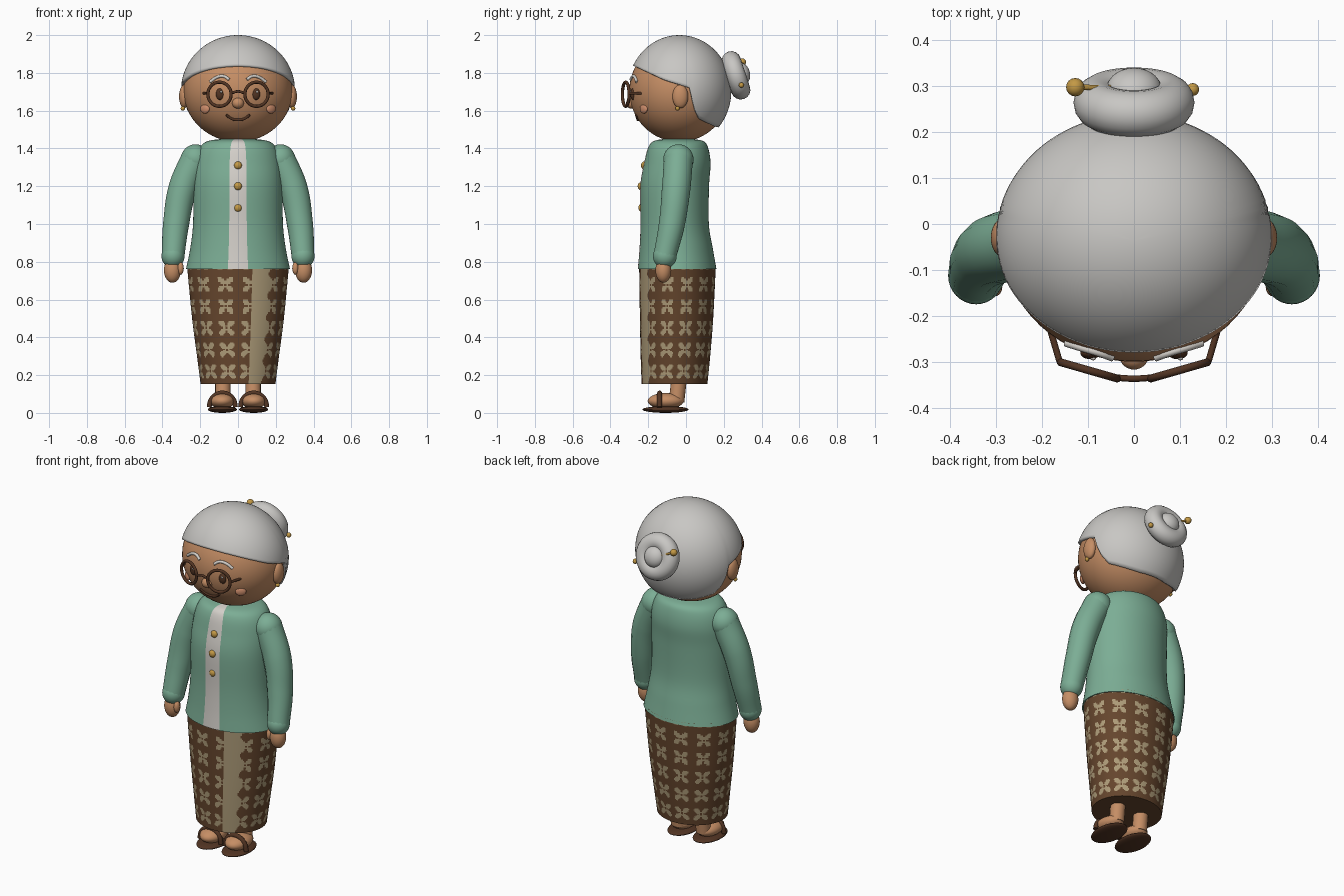
import bpy, bmesh, math
from mathutils import Vector, Matrix

if "Cube" in bpy.data.objects:
    bpy.data.objects.remove(bpy.data.objects["Cube"])

def mat(name, r, g, b):
    m = bpy.data.materials.new(name)
    m.diffuse_color = (r, g, b, 1)
    m.use_nodes = True
    m.node_tree.nodes["Principled BSDF"].inputs["Base Color"].default_value = m.diffuse_color
    return m

SKIN = mat("skin", .56, .27, .13)
CHEEK = mat("cheek", .62, .27, .15)
GREY = mat("grey_hair", .58, .57, .55)
GREEN = mat("jacket_green", .20, .42, .30)
CREAM = mat("off_white", .66, .63, .59)
BROWN = mat("skirt_brown", .13, .06, .026)
TAN = mat("pattern_tan", .42, .33, .19)
GOLD = mat("gold", .55, .32, .06)
DARK = mat("dark_brown", .085, .035, .017)

def finish(name, bm, *mats):
    me = bpy.data.meshes.new(name)
    bm.to_mesh(me)
    bm.free()
    ob = bpy.data.objects.new(name, me)
    bpy.context.collection.objects.link(ob)
    for m in mats:
        me.materials.append(m)
    bpy.context.view_layer.objects.active = ob
    bpy.ops.object.select_all(action='DESELECT')
    ob.select_set(True)
    bpy.ops.object.shade_smooth_by_angle(angle=math.radians(50))
    return ob

def ball(name, loc, rad, m, rot=None, seg=32):
    bm = bmesh.new()
    mx = Matrix.Translation(loc) @ (rot or Matrix()) @ Matrix.Diagonal((*rad, 1))
    bmesh.ops.create_uvsphere(bm, u_segments=seg, v_segments=seg // 2, radius=1, matrix=mx)
    return finish(name, bm, m)

def torus(name, loc, R, r, m, rot):
    bm = bmesh.new()
    nu, nv = 48, 16
    v = [[bm.verts.new(Matrix.Translation(loc) @ rot @ Vector((
        (R + r * math.cos(b)) * math.cos(a), (R + r * math.cos(b)) * math.sin(a), r * math.sin(b))))
        for b in [math.tau * j / nv for j in range(nv)]] for a in [math.tau * i / nu for i in range(nu)]]
    for i in range(nu):
        for j in range(nv):
            k, l = (i + 1) % nu, (j + 1) % nv
            bm.faces.new((v[i][j], v[k][j], v[k][l], v[i][l]))
    return finish(name, bm, m)

def tube(name, pts, m, radii, res=6):
    cu = bpy.data.curves.new(name, 'CURVE')
    cu.dimensions = '3D'
    cu.bevel_depth, cu.bevel_resolution, cu.use_fill_caps = 1, 6, True
    cu.resolution_u = res
    sp = cu.splines.new('BEZIER')
    sp.bezier_points.add(len(pts) - 1)
    for i, (bp, p) in enumerate(zip(sp.bezier_points, pts)):
        bp.co = p
        bp.radius = radii[i] if isinstance(radii, (list, tuple)) else radii
        bp.handle_left_type = bp.handle_right_type = 'AUTO'
    ob = bpy.data.objects.new(name, cu)
    bpy.context.collection.objects.link(ob)
    cu.materials.append(m)
    bpy.ops.object.select_all(action='DESELECT')
    ob.select_set(True)
    bpy.context.view_layer.objects.active = ob
    bpy.ops.object.convert(target='MESH')
    bpy.ops.object.shade_smooth_by_angle(angle=math.radians(50))

def loft(name, prof, seg, sub, mats, rule):
    """Stack of ellipses (z, rx, ry, cy); rule(angle from front, z, rx) gives the colour."""
    rows = []
    for i in range(len(prof) - 1):
        p = [Vector(prof[min(max(i + k, 0), len(prof) - 1)]) for k in (-1, 0, 1, 2)]
        for s in range(sub):
            t = s / sub
            rows.append(.5 * (2 * p[1] + (p[2] - p[0]) * t + (2 * p[0] - 5 * p[1] + 4 * p[2] - p[3]) * t * t
                              + (3 * p[1] - p[0] - 3 * p[2] + p[3]) * t ** 3))
    rows.append(Vector(prof[-1]))
    bm = bmesh.new()
    ang = [math.tau * j / seg for j in range(seg)]
    v = [[bm.verts.new((rx * math.sin(a), cy - ry * math.cos(a), z)) for a in ang] for z, rx, ry, cy in rows]
    for i in range(len(rows) - 1):
        z, rx = (rows[i][0] + rows[i + 1][0]) / 2, rows[i][1]
        for j in range(seg):
            k = (j + 1) % seg
            f = bm.faces.new((v[i][j], v[i][k], v[i + 1][k], v[i + 1][j]))
            a = (ang[j] + math.pi / seg + math.pi) % math.tau - math.pi
            f.material_index = rule(a, z, rx)
    bm.faces.new(v[0][::-1])
    bm.faces.new(v[-1])
    return finish(name, bm, *mats)

# skirt with petal motifs and a plain front panel
def batik(a, z, rx):
    deg = math.degrees(a)
    if 17 < deg < 37 + 5 * abs(math.sin(math.pi * (z - .16) / .115)):
        return 1
    u = ((deg / 30) % 1 - .5) * math.radians(30) * rx * .92
    w = ((z - .22) / .115 + .5) % 1 * .115 - .0575
    r = math.hypot(u, w)
    return int(.007 < r < .05 * abs(math.sin(2 * math.atan2(w, u))) and z > .17)

loft("skirt", [(.152, .198, .174, -.061), (.3, .217, .184, -.056), (.5, .243, .194, -.05), (.78, .27, .203, -.045)],
     240, 32, (BROWN, TAN), batik)

# jacket with pale front band
loft("jacket", [(.763, .275, .208, -.047), (.87, .253, .194, -.052), (1.0, .238, .181, -.06), (1.2, .236, .182, -.06),
                (1.32, .228, .176, -.046), (1.4, .205, .16, -.042), (1.437, .165, .135, -.04), (1.45, .09, .08, -.04)],
     96, 6, (GREEN, CREAM), lambda a, z, rx: int(abs(a) < math.radians(11.25)))
for z, y in ((1.31, -.222), (1.2, -.24), (1.085, -.236)):
    ball("button", (0, y, z), (.021, .016, .021), GOLD, seg=16)

# head
HC, HR = Vector((0, -.035, 1.705)), (.288, .265, .27)
ball("head", HC, HR, SKIN, seg=64)

def face_y(x, z, out=0):
    k = 1 - (x / HR[0]) ** 2 - ((z - HC.z) / HR[2]) ** 2
    return HC.y - HR[1] * math.sqrt(max(k, 0)) - out

ball("nose", (0, -.289, 1.64), (.031, .028, .029), SKIN)
tube("mouth", [(x, face_y(x, z, .002), z) for x, z in
               ((-.062, 1.578), (-.035, 1.558), (0, 1.551), (.035, 1.558), (.062, 1.578))], DARK, .007)

# hair cap, cut along a hairline that depends on depth
LINE = [(-.4, 1.88), (-.277, 1.838), (-.12, 1.765), (.02, 1.722), (.045, 1.61), (.07, 1.555), (.16, 1.513), (.4, 1.51)]
def hairline(y):
    for (a, za), (b, zb) in zip(LINE, LINE[1:]):
        if y <= b:
            return za + (zb - za) * (y - a) / (b - a)

def cap_point(az, th):
    return Vector((.302 * math.sin(th) * math.cos(az), -.035 + .275 * math.sin(th) * math.sin(az),
                   1.705 + .295 * math.cos(th)))

bm = bmesh.new()
N, M = 96, 28
top = bm.verts.new(cap_point(0, 0))
grid = []
for j in range(N):
    az, th = math.tau * j / N, .3
    while th < 3:
        p = cap_point(az, th)
        if p.z < hairline(p.y):
            break
        th += .004
    grid.append([bm.verts.new(cap_point(az, th * i / M)) for i in range(1, M + 1)])
for j in range(N):
    a, b = grid[j], grid[(j + 1) % N]
    bm.faces.new((top, a[0], b[0]))
    for i in range(M - 1):
        bm.faces.new((a[i], a[i + 1], b[i + 1], b[i]))
hair = finish("hair", bm, GREY)
sol = hair.modifiers.new("thickness", 'SOLIDIFY')
sol.thickness, sol.offset = .022, -1

# bun with pin
tilt = Matrix.Rotation(math.radians(-72), 4, 'X')
axis = Vector((0, math.cos(math.radians(18)), math.sin(math.radians(18))))
BC = Vector((0, .265, 1.787))
torus("bun_ring", BC, .081, .051, GREY, tilt)
ball("bun_core", BC + axis * .03, (.06, .06, .045), GREY, tilt)
pin = [Vector((-.128, .298, 1.857)), Vector((.128, .293, 1.735))]
tube("hair_pin", pin, GOLD, .006)
ball("pin_bead", pin[0], (.02,) * 3, GOLD, seg=16)
ball("pin_bead", pin[1], (.014,) * 3, GOLD, seg=16)

# glasses bridge
tube("glasses_bridge", [(-.036, -.335, 1.692), (0, -.337, 1.702), (.036, -.335, 1.692)], DARK, .007)

for s in (1, -1):
    # face details
    ball("eye", (s * .095, face_y(.095, 1.688, -.004), 1.688), (.022, .014, .031), DARK, seg=24)
    ball("eye_glint", (s * .095 + .006, face_y(.095, 1.7, .008), 1.7), (.006, .004, .006), CREAM, seg=12)
    tube("eyebrow", [(s * x, face_y(x, z, .002), z) for x, z in
                     ((.047, 1.765), (.075, 1.782), (.11, 1.778), (.148, 1.752))], CREAM, .008)
    ball("cheek", (s * .175, face_y(.175, 1.61), 1.61), (.03, .012, .025), CHEEK,
         Matrix.Rotation(s * math.radians(38), 4, 'Z'), 24)
    ball("ear", (s * .285, -.03, 1.675), (.027, .042, .062), SKIN)
    ball("earring", (s * .292, -.045, 1.612), (.012,) * 3, GOLD, seg=12)
    # glasses
    torus("glasses_rim", (s * .098, -.319, 1.687), .064, .0085, DARK,
          Matrix.Rotation(s * math.radians(16), 4, 'Z') @ Matrix.Rotation(math.pi / 2, 4, 'X'))
    tube("glasses_arm", [(s * .162, -.3, 1.692), (s * .185, -.222, 1.692)], DARK, .007)
    # arm
    ball("shoulder", (s * .225, -.04, 1.342), (.078, .08, .08), GREEN)
    tube("sleeve", [(s * .225, -.04, 1.345), (s * .292, -.052, 1.19), (s * .328, -.075, 1.0), (s * .344, -.112, .83)],
         GREEN, [.078, .077, .07, .061], 12)
    ball("cuff", (s * .344, -.112, .83), (.061, .063, .064), GREEN)
    ball("hand", (s * .347, -.12, .755), (.045, .042, .066), SKIN)
    ball("thumb", (s * .304, -.138, .765), (.017, .02, .034), SKIN, seg=16)
    # leg and sandal
    tube("leg", [(s * .08, -.03, .24), (s * .08, -.05, .06)], SKIN, .041)
    ball("foot", (s * .083, -.108, .063), (.066, .095, .042), SKIN)
    ball("sole", (s * .083, -.108, .018), (.077, .122, .018), DARK)
    tube("sandal_strap", [(s * .083 + .07 * math.cos(a), -.14, .03 + .075 * math.sin(a))
                          for a in [math.pi * k / 6 for k in range(7)]], DARK, .013)
